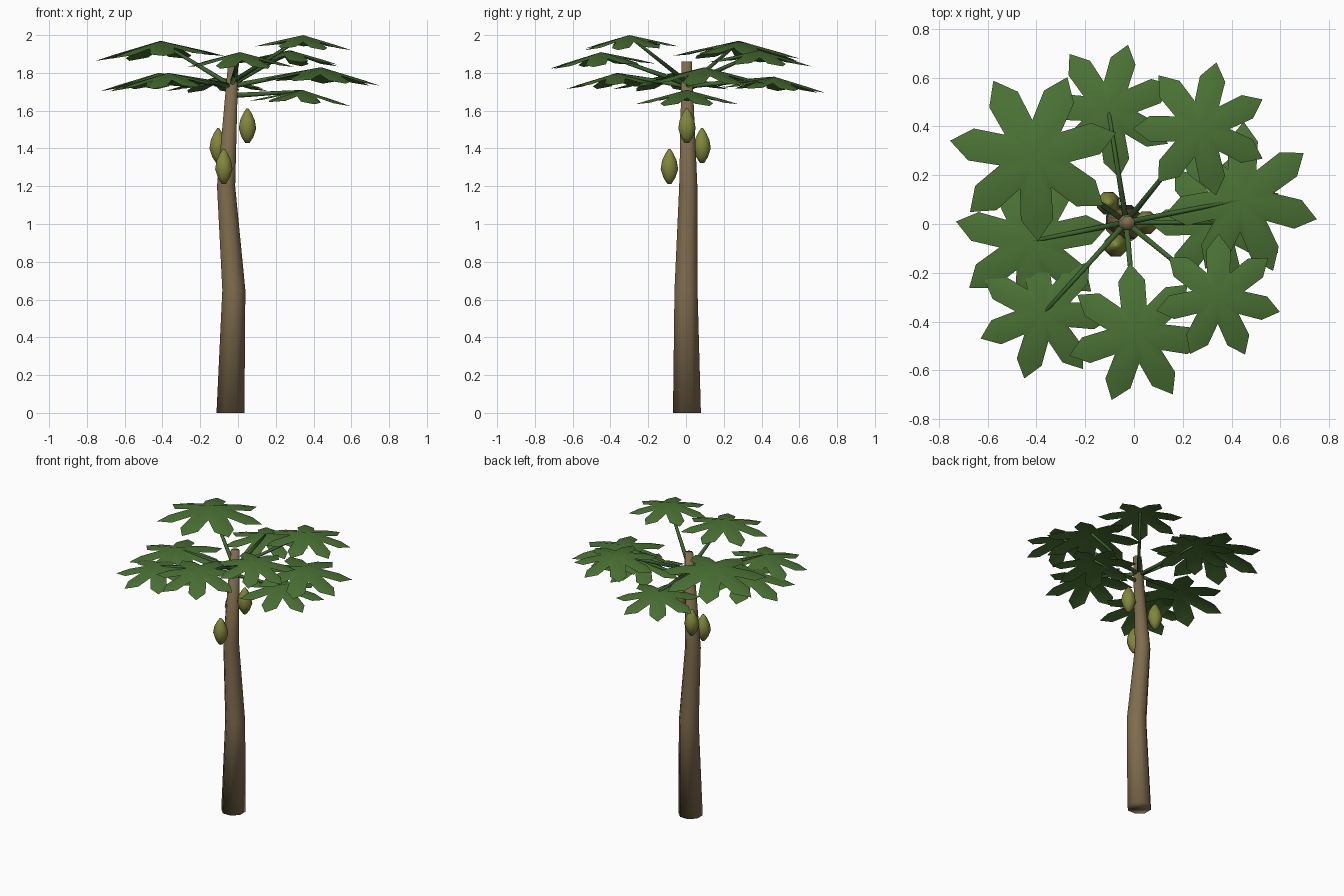
import bpy, bmesh, math
from mathutils import Vector

if "Cube" in bpy.data.objects:
    bpy.data.objects.remove(bpy.data.objects["Cube"])


def material(name, rgb):
    m = bpy.data.materials.new(name)
    m.diffuse_color = (*rgb, 1)
    m.use_nodes = True
    m.node_tree.nodes["Principled BSDF"].inputs["Base Color"].default_value = m.diffuse_color
    return m


BARK = material("bark brown", (0.21, 0.15, 0.075))
LEAF = material("leaf green", (0.07, 0.17, 0.035))
STALK = material("stalk green", (0.05, 0.13, 0.03))
FRUIT = material("fruit olive", (0.22, 0.24, 0.045))


def finish(name, bm, mat):
    bmesh.ops.recalc_face_normals(bm, faces=bm.faces)
    mesh = bpy.data.meshes.new(name)
    bm.to_mesh(mesh)
    bm.free()
    mesh.materials.append(mat)
    mesh.shade_smooth()
    ob = bpy.data.objects.new(name, mesh)
    bpy.context.collection.objects.link(ob)
    return ob


def tube(name, rings, sides, mat, upright=True):
    """Closed loft through (centre, radius) rings."""
    bm = bmesh.new()
    axis = Vector(rings[-1][0]) - Vector(rings[0][0])
    u, v = Vector((1, 0, 0)), Vector((0, 1, 0))
    if not upright:
        u = axis.cross(Vector((0, 0, 1))).normalized()
        v = axis.cross(u).normalized()
    loops = []
    for c, r in rings:
        loops.append([bm.verts.new(Vector(c) + r * (math.cos(a) * u + math.sin(a) * v))
                      for a in (math.tau * (i + 0.5) / sides for i in range(sides))])
    for a, b in zip(loops, loops[1:]):
        for i in range(sides):
            j = (i + 1) % sides
            bm.faces.new((a[i], a[j], b[j], b[i]))
    bm.faces.new(loops[0][::-1])
    bm.faces.new(loops[-1])
    return finish(name, bm, mat)


def leaf(name, centre, size, az):
    """Seven-lobed drooping leaf; one lobe points back to the trunk."""
    bm = bmesh.new()

    def vert(r, a, side=0.0, drop=0.0):
        x = r * math.cos(a) - side * math.sin(a)
        y = r * math.sin(a) + side * math.cos(a)
        out = x * math.cos(az) + y * math.sin(az)
        z = -0.25 * math.hypot(x, y) - 0.05 * out - drop
        return bm.verts.new(Vector(centre) + size * Vector((x, y, z)))

    hub = vert(0, 0)
    step = math.tau / 7
    valleys = [vert(0.42, az + math.pi + (k - 0.5) * step, 0, 0.02) for k in range(7)]
    for k in range(7):
        a = az + math.pi + k * step
        mid, tip = vert(0.73, a), vert(1, a, 0, 0.01)
        right, left = vert(0.75, a, -0.19, 0.03), vert(0.75, a, 0.19, 0.03)
        v0, v1 = valleys[k], valleys[(k + 1) % 7]
        for f in ((hub, v0, right, mid), (mid, right, tip),
                  (mid, tip, left), (hub, mid, left, v1)):
            bm.faces.new(f)
    ob = finish(name, bm, LEAF)
    # keep the upper side facing up
    if sum(p.normal.z for p in ob.data.polygons) < 0:
        ob.data.flip_normals()


# Trunk with gentle bends
tube("trunk", [((-0.04, 0.005, 0), 0.08), ((-0.022, 0, 0.65), 0.066),
               ((-0.063, 0.012, 1.2), 0.052), ((-0.025, 0.004, 1.86), 0.029)], 8, BARK)

# Leaves: x, y, z of the hub, lobe length, height of the stalk base
LEAVES = [(-0.41, 0.28, 1.97, 0.35, 1.73), (-0.105, 0.467, 1.78, 0.28, 1.73),
          (0.275, 0.39, 1.92, 0.28, 1.74), (0.44, 0.10, 1.83, 0.32, 1.73),
          (0.345, -0.30, 2.0, 0.26, 1.75), (0.01, -0.45, 1.91, 0.29, 1.74),
          (-0.37, -0.365, 1.80, 0.28, 1.73), (-0.42, -0.07, 1.80, 0.32, 1.73),
          (0.34, 0.005, 1.71, 0.28, 1.68)]
for i, (x, y, z, size, base) in enumerate(LEAVES, 1):
    az = math.atan2(y - 0.007, x + 0.032)
    leaf(f"leaf_{i}", (x, y, z), size, az)
    tube(f"leaf_stalk_{i}", [((-0.032, 0.007, base), 0.014), ((x, y, z - 0.008), 0.008)],
         6, STALK, upright=False)

# Hanging fruits: profile as (height, radius)
PROFILE = [(-0.092, 0.012), (-0.06, 0.034), (-0.015, 0.05), (0.03, 0.042),
           (0.07, 0.022), (0.092, 0.006)]
for i, (x, y, z) in enumerate([(0.05, 0.005, 1.52), (-0.105, 0.085, 1.415),
                               (-0.075, -0.088, 1.305)], 1):
    tube(f"fruit_{i}", [((x, y, z + h), r) for h, r in PROFILE], 8, FRUIT)
